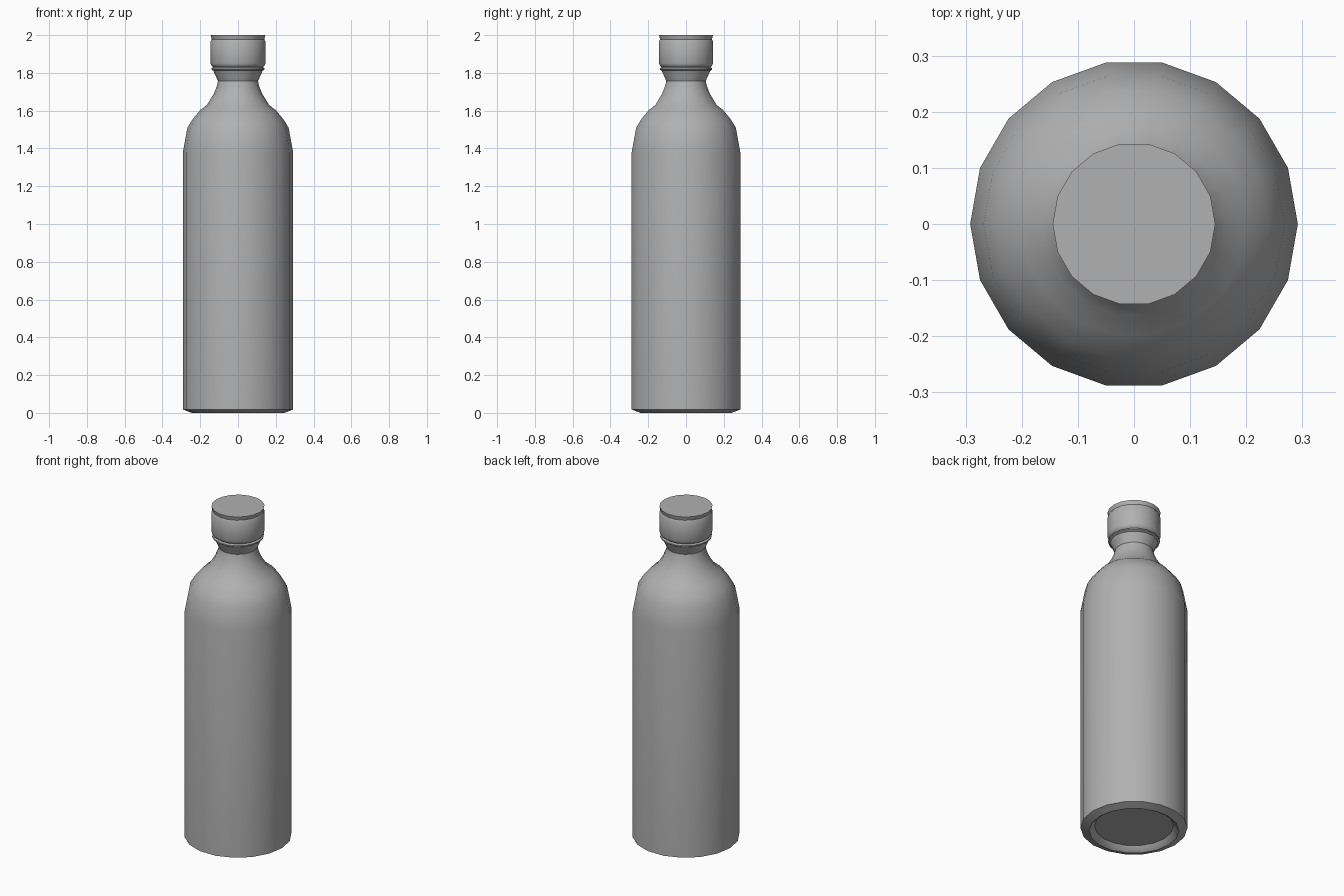
import bpy, bmesh, math

if "Cube" in bpy.data.objects:
    bpy.data.objects.remove(bpy.data.objects["Cube"])

SIDES = 18
grey = bpy.data.materials.new("dark_grey")
grey.diffuse_color = (0.44, 0.44, 0.44, 1)
grey.use_nodes = True
grey.node_tree.nodes["Principled BSDF"].inputs["Base Color"].default_value = grey.diffuse_color


def lathe(name, profile, angle=35):
    """Revolve (radius, z) points, bottom to top, and cap both ends."""
    bm = bmesh.new()
    rings = []
    for r, z in profile:
        rings.append([bm.verts.new((r * math.cos(math.tau * i / SIDES),
                                    r * math.sin(math.tau * i / SIDES), z))
                      for i in range(SIDES)])
    for low, high in zip(rings, rings[1:]):
        for i in range(SIDES):
            j = (i + 1) % SIDES
            bm.faces.new((low[i], low[j], high[j], high[i]))
    bm.faces.new(rings[0][::-1])
    bm.faces.new(rings[-1])
    bmesh.ops.recalc_face_normals(bm, faces=bm.faces)
    mesh = bpy.data.meshes.new(name)
    bm.to_mesh(mesh)
    bm.free()
    mesh.materials.append(grey)
    obj = bpy.data.objects.new(name, mesh)
    bpy.context.collection.objects.link(obj)
    bpy.ops.object.select_all(action='DESELECT')
    obj.select_set(True)
    bpy.context.view_layer.objects.active = obj
    bpy.ops.object.shade_smooth_by_angle(angle=math.radians(angle))
    return obj


# Bottle body: recessed base, straight wall, rounded shoulder
lathe("bottle_body", [
    (0.215, 0.03), (0.235, 0.005), (0.245, 0.0), (0.292, 0.018),
    (0.292, 1.38), (0.268, 1.51), (0.24, 1.555), (0.20, 1.603),
    (0.165, 1.63), (0.128, 1.69), (0.112, 1.73), (0.106, 1.757)])

# Flared collar with a crisp edge where it meets the neck
lathe("neck_collar", [(0.106, 1.757), (0.131, 1.812)])

# Thin sealing ring under the cap
lathe("seal_ring", [
    (0.125, 1.808), (0.141, 1.818), (0.141, 1.825), (0.129, 1.832)])

# Screw cap with a bevelled lower edge and a tapered lid above a groove
lathe("cap", [
    (0.128, 1.828), (0.140, 1.838), (0.145, 1.85), (0.145, 1.967),
    (0.139, 1.977), (0.145, 2.0)])
